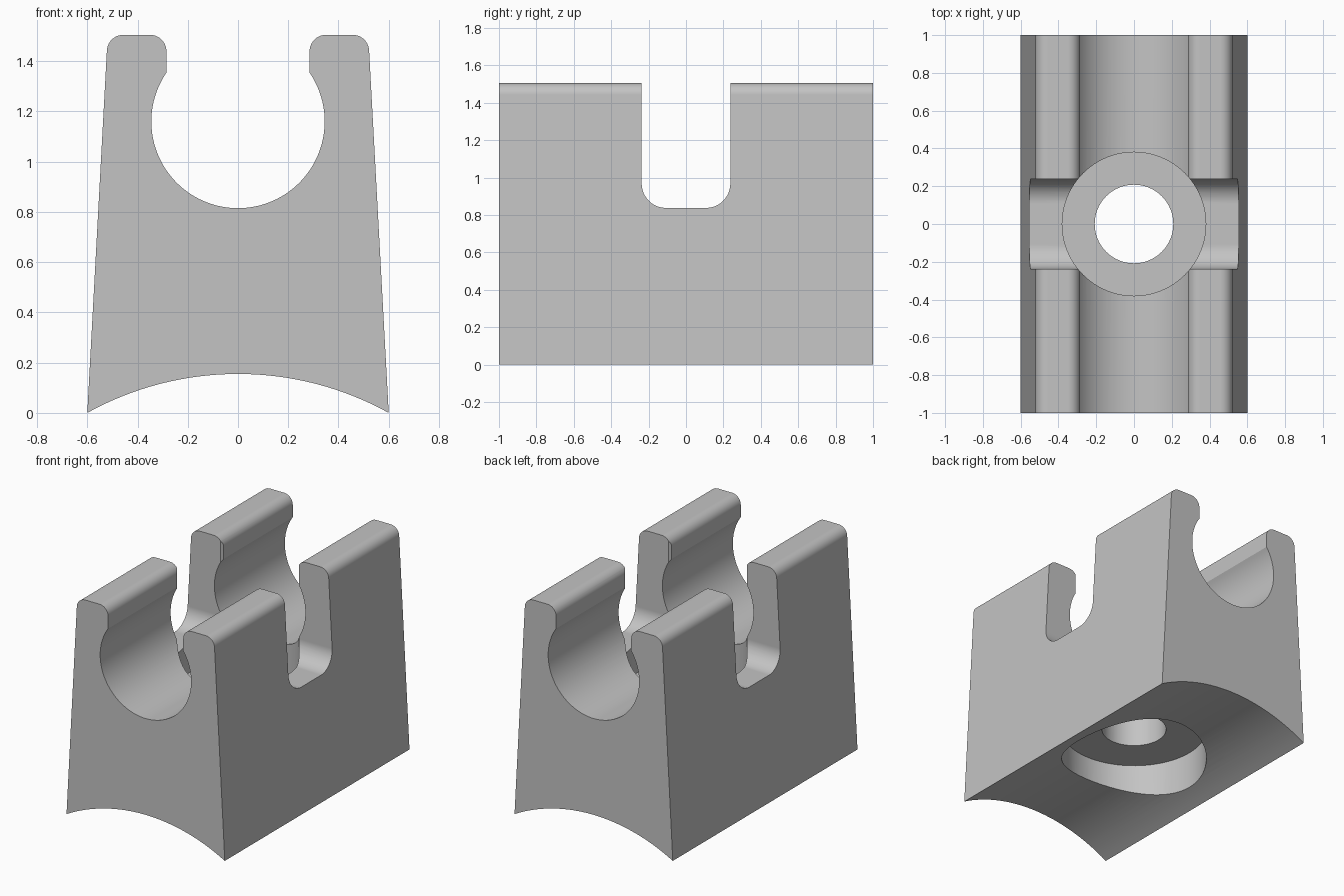
import bpy, bmesh
from math import sin, cos, asin, radians, sqrt
from mathutils import Vector

if "Cube" in bpy.data.objects:
    bpy.data.objects.remove(bpy.data.objects["Cube"])

grey = bpy.data.materials.new("plain grey")
grey.use_nodes = True
colour = (0.55, 0.55, 0.55, 1)
grey.diffuse_color = colour
grey.node_tree.nodes["Principled BSDF"].inputs["Base Color"].default_value = colour


def arc(cx, cz, r, start, end, steps):
    """Points along an arc, angles in degrees."""
    angles = [radians(start + (end - start) * i / steps) for i in range(steps + 1)]
    return [(cx + r * cos(a), cz + r * sin(a)) for a in angles]


def add_object(name, bm):
    bmesh.ops.recalc_face_normals(bm, faces=bm.faces)
    mesh = bpy.data.meshes.new(name)
    bm.to_mesh(mesh)
    bm.free()
    mesh.materials.append(grey)
    ob = bpy.data.objects.new(name, mesh)
    bpy.context.collection.objects.link(ob)
    return ob


def prism(name, points, along, half):
    """Extrude a (u, z) outline symmetrically along the x or y axis."""
    bm = bmesh.new()
    if along == "y":
        verts = [bm.verts.new((u, -half, z)) for u, z in points]
        move = Vector((0, 2 * half, 0))
    else:
        verts = [bm.verts.new((-half, u, z)) for u, z in points]
        move = Vector((2 * half, 0, 0))
    face = bm.faces.new(verts)
    ext = bmesh.ops.extrude_face_region(bm, geom=[face], use_keep_orig=True)
    bmesh.ops.translate(bm, vec=move, verts=[g for g in ext["geom"] if isinstance(g, bmesh.types.BMVert)])
    return add_object(name, bm)


def drill(name, r, low, high):
    """Vertical cylinder used as a cutter."""
    bm = bmesh.new()
    bmesh.ops.create_cone(bm, cap_ends=True, segments=96, radius1=r, radius2=r, depth=high - low)
    bmesh.ops.translate(bm, vec=(0, 0, (low + high) / 2), verts=bm.verts)
    return add_object(name, bm)


# Clamp outline: right half from saddle corner up over the lip, then mirrored
bore_r, bore_z, lip_x, top, fillet = 0.345, 1.16, 0.285, 1.505, 0.065
lip_angle = 90 - asin(lip_x / bore_r) * 180 / 3.14159265
right = [(0.6, 0.0)]
right += arc(0.522 - fillet, top - fillet, fillet, 3, 90, 10)
right += arc(lip_x + fillet, top - fillet, fillet, 90, 180, 10)
right += arc(0, bore_z, bore_r, lip_angle, -90, 48)
left = [(-x, z) for x, z in reversed(right[:-1])]

# Curved saddle underside
rise = 0.155
saddle_r = (0.6 ** 2 + rise ** 2) / (2 * rise)
half_angle = asin(0.6 / saddle_r) * 180 / 3.14159265
saddle = arc(0, rise - saddle_r, saddle_r, 90 + half_angle, 90 - half_angle, 32)[1:-1]
body = prism("clamp_body", right + left + saddle, "y", 1.0)

# Cross slot with rounded floor corners
slot_w, slot_z, slot_r = 0.237, 0.838, 0.13
slot = [(slot_w, 2.0)] + arc(slot_w - slot_r, slot_z + slot_r, slot_r, 0, -90, 12)
slot += [(-y, z) for y, z in reversed(slot)]

cutters = [
    prism("slot_cutter", slot, "x", 1.0),
    drill("screw_head_cutter", 0.38, 0.64, 2.0),
    drill("screw_hole_cutter", 0.208, -0.5, 1.5),
    drill("underside_recess_cutter", 0.47, -0.5, 0.32),
]

# Cut the slot and holes, then drop the cutters
bpy.ops.object.select_all(action="DESELECT")
bpy.context.view_layer.objects.active = body
body.select_set(True)
for cutter in cutters:
    cutter.hide_render = True
    mod = body.modifiers.new(cutter.name, "BOOLEAN")
    mod.operation = "DIFFERENCE"
    mod.solver = "EXACT"
    mod.object = cutter
    bpy.ops.object.modifier_apply(modifier=mod.name)
    bpy.data.objects.remove(cutter)

# Smooth curves, crisp edges
bpy.ops.object.shade_smooth_by_angle(angle=radians(20))
weighted = body.modifiers.new("weighted_normals", "WEIGHTED_NORMAL")
weighted.keep_sharp = True
